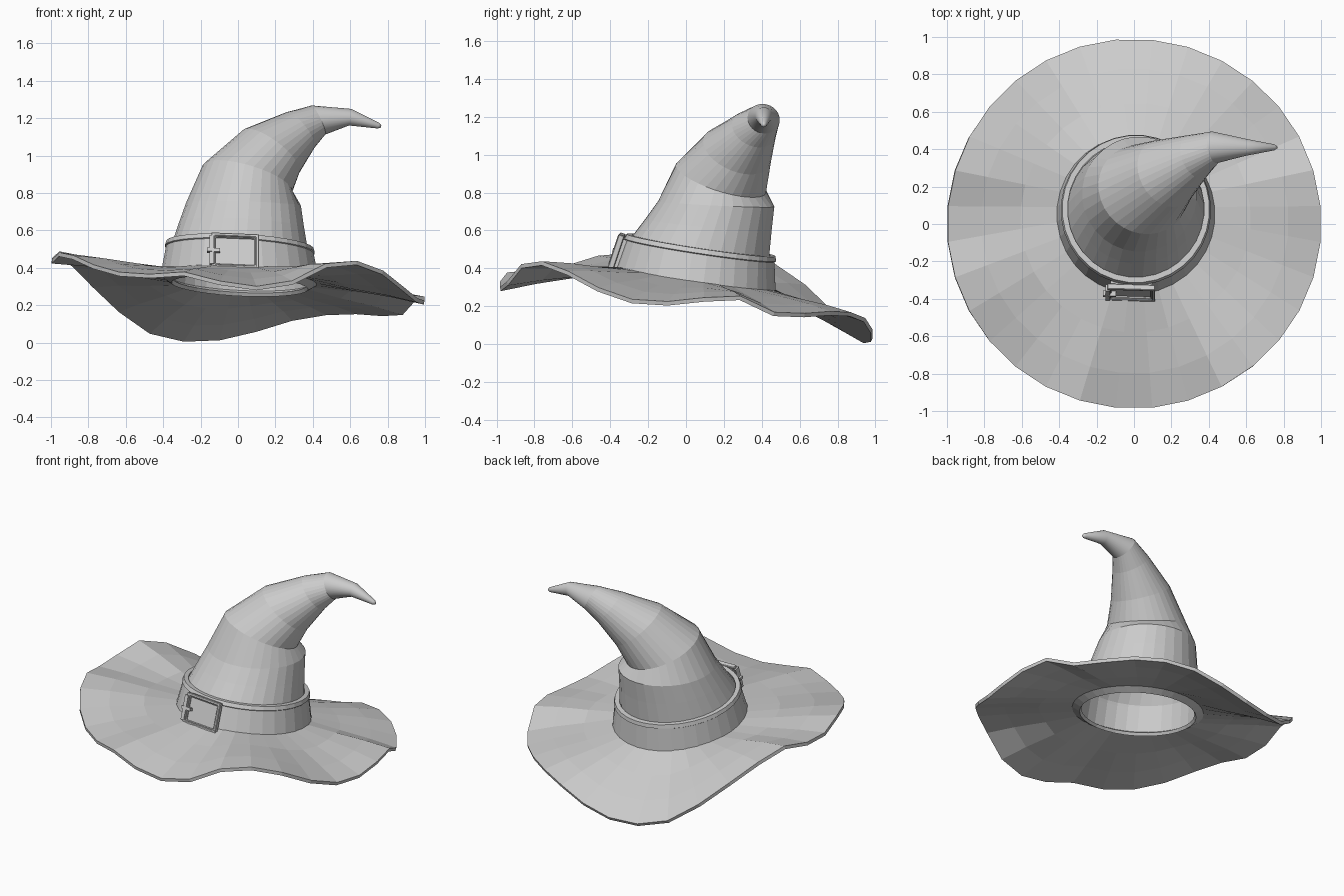
import bpy, bmesh, math
from mathutils import Vector

if "Cube" in bpy.data.objects:
    bpy.data.objects.remove(bpy.data.objects["Cube"])

N = 32
TAU = 2 * math.pi
ANG = [TAU * (i + 0.5) / N for i in range(N)]


def tilt(x, y):
    """Height of the sloping plane along the top of the band."""
    return 0.52 - 0.15 * y - 0.05 * x


def loft(name, rings, cap=False, closed=False):
    """Skin a list of equal-length rings of points."""
    bm = bmesh.new()
    vs = [[bm.verts.new(p) for p in r] for r in rings]
    pairs = list(zip(vs, vs[1:]))
    if closed:
        pairs.append((vs[-1], vs[0]))
    n = len(rings[0])
    for a, b in pairs:
        for i in range(n):
            j = (i + 1) % n
            bm.faces.new((a[i], a[j], b[j], b[i]))
    if cap:
        bm.faces.new(vs[-1])
    if closed:
        bmesh.ops.recalc_face_normals(bm, faces=bm.faces)
    me = bpy.data.meshes.new(name)
    bm.to_mesh(me)
    bm.free()
    ob = bpy.data.objects.new(name, me)
    bpy.context.collection.objects.link(ob)
    return ob


def flat_ring(cx, cy, r, dz):
    """Ring seen as a circle from above, lying on the sloping plane."""
    pts = []
    for a in ANG:
        x, y = cx + r * math.cos(a), cy + r * math.sin(a)
        pts.append(Vector((x, y, tilt(x, y) + dz)))
    return pts


def tilted_ring(c, r, normal):
    q = Vector((0, 0, 1)).rotation_difference(Vector(normal))
    return [Vector(c) + q @ Vector((r * math.cos(a), r * math.sin(a), 0)) for a in ANG]


# Wavy brim: edge heights every 15 degrees from +x, smoothly interpolated
edge = [.22, .25, .15, .16, .16, .12, .04, .012, .07, .24, .40, .48,
        .42, .47, .45, .38, .355, .365, .295, .31, .42, .41, .30, .22]


def edge_height(a):
    k = a / TAU * len(edge)
    i = int(k)
    t = k - i
    p0, p1, p2, p3 = (edge[(i + d) % len(edge)] for d in (-1, 0, 1, 2))
    return p1 + 0.5 * t * (p2 - p0 + t * (2 * p0 - 5 * p1 + 4 * p2 - p3
                                          + t * (3 * (p1 - p2) + p3 - p0)))


inner = flat_ring(0.01, 0.05, 0.41, -0.17)
outer = [Vector((math.cos(a), 0.985 * math.sin(a), edge_height(a))) for a in ANG]
rings = [flat_ring(0.01, 0.05, 0.36, -0.2)]
for t, bump in ((0, 0), (.35, .0), (.7, .005), (1, 0)):
    rings.append([a.lerp(b, t) + Vector((0, 0, bump)) for a, b in zip(inner, outer)])
brim = loft("brim", rings)
sol = brim.modifiers.new("thickness", 'SOLIDIFY')
sol.thickness, sol.offset = 0.022, 0

# Crown: slumped lower part, crease, then the bent cone
crown = loft("crown", [
    flat_ring(0.01, 0.05, 0.38, -0.19),
    flat_ring(0.01, 0.075, 0.365, 0.0),
    tilted_ring((0.02, 0.12, 0.63), 0.335, (0.05, 0.1, 1)),
    tilted_ring((0.03, 0.16, 0.74), 0.308, (0.03, 0.05, 1)),
    tilted_ring((0.05, 0.185, 0.875), 0.25, (0.3, 0.32, 1)),
    tilted_ring((0.175, 0.27, 1.02), 0.19, (0.6, 0.35, 0.8)),
    tilted_ring((0.33, 0.36, 1.135), 0.122, (0.72, 0.3, 0.6)),
    tilted_ring((0.43, 0.41, 1.19), 0.086, (0.85, 0.15, 0.4)),
    tilted_ring((0.60, 0.41, 1.205), 0.045, (1, 0, -0.15)),
    tilted_ring((0.75, 0.41, 1.16), 0.016, (1, 0, -0.3)),
    tilted_ring((0.765, 0.41, 1.155), 0.006, (1, 0, -0.3)),
], cap=True)
for p in crown.data.polygons:
    p.use_smooth = p.center.x > 0.48 and p.center.z > 1.1

# Hat band with a slim upper lip
loft("band", [flat_ring(0.01, y, r, dz) for y, r, dz in (
    (.05, .39, -.19), (.05, .425, -.17), (.073, .396, -.015), (.075, .402, -.01),
    (.08, .394, .015), (.08, .365, .015))], closed=True)


# Buckle, laid on the sloping front of the band
def on_band(u, v, w):
    up = Vector((0, 0.32, 0.95)).normalized()
    out = Vector((0, -0.95, 0.32)).normalized()
    return Vector((-0.015, -0.352, 0.482)) + Vector((1, -0.03, -0.04)) * u + up * v + out * w


def frame(name, hw, hh, bar, w0, w1):
    def rect(a, b, w):
        return [on_band(sx * a, sy * b, w) for sx, sy in ((-1, -1), (1, -1), (1, 1), (-1, 1))]
    ob = loft(name, [rect(hw, hh, w0), rect(hw, hh, w1), rect(hw - bar, hh - bar, w1),
                     rect(hw - bar, hh - bar, w0)], closed=True)
    bev = ob.modifiers.new("soft_edge", 'BEVEL')
    bev.width, bev.segments = 0.004, 1


def bar(name, u0, u1, v0, v1, w0, w1):
    loft(name, [[on_band(u, v, w) for u, v in ((u0, v0), (u1, v0), (u1, v1), (u0, v1))]
                for w in (w0, w1)], cap=True)


frame("buckle_frame", 0.128, 0.098, 0.018, 0.0, 0.032)
frame("buckle_inner_rim", 0.112, 0.082, 0.008, 0.0, 0.024)
bar("buckle_plate", -0.11, 0.11, -0.08, 0.08, -0.02, 0.012)
bar("buckle_prong", -0.15, -0.08, -0.012, 0.008, 0.01, 0.04)
bar("buckle_hinge", -0.138, -0.114, -0.08, 0.08, 0.0, 0.038)
